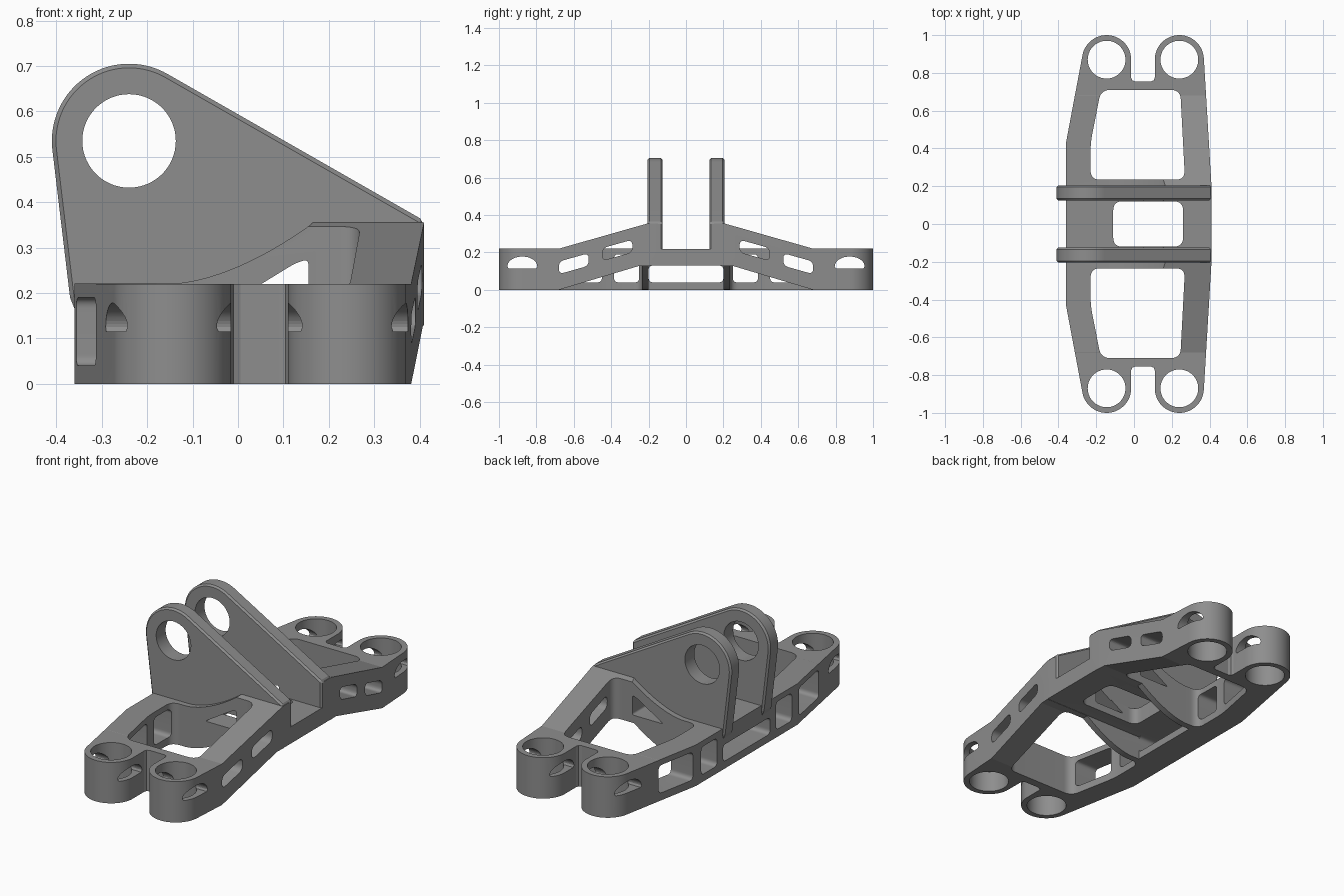
import bpy, bmesh
from math import sin, cos, pi, radians
from mathutils import Vector

if "Cube" in bpy.data.objects:
    bpy.data.objects.remove(bpy.data.objects["Cube"])


def arc(cx, cy, r, a0, a1, n=28):
    return [(cx + r * cos(radians(a0 + (a1 - a0) * i / n)),
             cy + r * sin(radians(a0 + (a1 - a0) * i / n))) for i in range(n + 1)]


def rounded(pts, r, n=12):
    """Round every corner of a polygon with a quadratic arc."""
    out = []
    for i, p in enumerate(pts):
        p = Vector(p)
        a, b = Vector(pts[i - 1]) - p, Vector(pts[(i + 1) % len(pts)]) - p
        a, b = p + a.normalized() * r, p + b.normalized() * r
        for k in range(n + 1):
            t = k / n
            out.append(tuple(a * (1 - t) ** 2 + p * 2 * t * (1 - t) + b * t * t))
    return out


def box(u0, u1, v0, v1):
    return [(u0, v0), (u1, v0), (u1, v1), (u0, v1)]


def prism(name, pts, axis, lo, hi):
    """Extrude a 2D profile along an axis."""
    place = {'x': lambda u, v, w: (w, u, v),
             'y': lambda u, v, w: (u, w, v),
             'z': lambda u, v, w: (u, v, w)}[axis]
    bm = bmesh.new()
    ends = [[bm.verts.new(place(u, v, w)) for u, v in pts] for w in (lo, hi)]
    for e in ends:
        bm.faces.new(e)
    for i in range(len(pts)):
        bm.faces.new((ends[0][i - 1], ends[0][i], ends[1][i], ends[1][i - 1]))
    bmesh.ops.recalc_face_normals(bm, faces=bm.faces)
    me = bpy.data.meshes.new(name)
    bm.to_mesh(me)
    bm.free()
    ob = bpy.data.objects.new(name, me)
    bpy.context.collection.objects.link(ob)
    return ob


def apply(ob, mod):
    bpy.context.view_layer.objects.active = ob
    bpy.ops.object.modifier_apply(modifier=mod.name)


def combine(ob, other, op='DIFFERENCE'):
    m = ob.modifiers.new("bool", 'BOOLEAN')
    m.operation, m.solver, m.object = op, 'EXACT', other
    apply(ob, m)
    bpy.data.objects.remove(other)


def cut(pts, axis, lo, hi):
    combine(body, prism("cutter", pts, axis, lo, hi))


def flip(pts):
    return [(-u, v) for u, v in pts]


EYES = ((0.24, 0.87), (-0.145, 0.87))

# Body plan with two rounded eyes at each end
half = [(0.41, 0.205)] + arc(*EYES[0], 0.13, 3, 180) + [
    (0.11, 0.775), (0.105, 0.761), (0.09, 0.755), (0.005, 0.755), (-0.01, 0.761),
    (-0.015, 0.775)] + arc(*EYES[1], 0.13, 0, 170) + [(-0.36, 0.43)]
body = prism("bracket", half + [(x, -y) for x, y in reversed(half)], 'z', 0, 0.45)

# Top: ramps up toward the middle, curved down toward the left rail
cut([(-1.1, 0.22), (-0.68, 0.22), (-0.205, 0.355), (0.205, 0.355), (0.68, 0.22),
     (1.1, 0.22), (1.1, 0.6), (-1.1, 0.6)], 'x', -0.6, 0.6)
sweep = [(i / 20, (i / 20) ** 1.7) for i in range(21)]
cut([(-0.6, 0.2205)] + [(-0.15 + 0.31 * t, 0.2205 + 0.13 * h) for t, h in sweep]
    + [(0.18, 0.37), (0.18, 0.6), (-0.6, 0.6)], 'y', -0.76, 0.76)
cut(box(-0.6, 0.6, 0.2195, 0.6), 'y', -0.15, 0.15)

# Underside: the right rail lifts off the ground
under = prism("cutter", [(-0.15, -0.1)] + [(-0.15 + 0.31 * t, 0.14 * h) for t, h in sweep]
              + [(0.6, 0.14), (0.6, -0.1)], 'y', -1, 1)
ramp = prism("cutter", [(-0.68, -0.1), (-0.68, 0), (-0.25, 0.128), (0.25, 0.128),
                        (0.68, 0), (0.68, -0.1)], 'x', -0.7, 0.7)
combine(under, ramp, 'INTERSECT')
combine(body, under)

# Two upright lug plates with chamfered edges
lug_profile = [(0.409, 0.16), (0.409, 0.36)] + arc(-0.24, 0.535, 0.17, 60.3, 186.8, 40) + [
    (-0.37, 0.19), (-0.35, 0.14), (0.2, 0.16)]
for lo, hi in ((0.125, 0.2051), (-0.2051, -0.125)):
    lug = prism("lug_plate", lug_profile, 'y', lo, hi)
    bev = lug.modifiers.new("bevel", 'BEVEL')
    bev.width, bev.segments, bev.limit_method, bev.angle_limit = 0.009, 1, 'ANGLE', radians(30)
    apply(lug, bev)
    combine(body, lug, 'UNION')
cut(arc(-0.24, 0.535, 0.103, 0, 354, 59), 'y', -0.4, 0.4)

# Triangular windows beside the lugs and opening between them
cut(rounded([(-0.03, 0.17), (0.155, 0.17), (0.155, 0.275), (0.125, 0.265)], 0.013), 'y', -0.3, 0.3)
cut(rounded(box(-0.11, 0.26, -0.12, 0.12), 0.05), 'z', -0.1, 0.4)

# Long window in the left rail, open underneath behind it
cut(rounded(box(-0.2, 0.2, 0.04, 0.13), 0.025), 'x', -0.6, 0.2)
cut(box(-0.2, 0.2, -0.1, 0.1295), 'x', -0.2, 0.6)

for s in (1, -1):
    # Large openings in the arms
    opening = rounded([(-0.175, 0.71), (0.245, 0.71), (0.27, 0.235), (-0.23, 0.235), (-0.23, 0.43)], 0.05)
    cut([(x, s * y) for x, y in opening], 'z', -0.1, 0.5)
    # Eye bores
    for x, y in EYES:
        cut(arc(x, s * y, 0.1, 0, 354, 59), 'z', -0.1, 0.4)
    # Arched cross windows through the eyes
    arch = [(0.8, 0.115), (0.95, 0.115)] + [(0.875 + 0.08 * cos(pi * i / 24), 0.125 + 0.053 * sin(pi * i / 24))
                                            for i in range(25)]
    cut(arch if s > 0 else flip(arch), 'x', -0.6, 0.6)
    # Slanted slots in the right rail
    for y, z in ((0.367, 0.212), (0.6, 0.14)):
        slot = rounded([(y - 0.08, z - 0.011), (y + 0.08, z - 0.056),
                        (y + 0.08, z + 0.011), (y - 0.08, z + 0.056)], 0.03)
        cut(slot if s > 0 else flip(slot), 'x', 0.2, 0.6)
    # Rectangular windows in the left rail
    for y0, y1 in ((0.25, 0.385), (0.45, 0.68)):
        win = rounded(box(y0, y1, 0.04, 0.19), 0.025)
        cut(win if s > 0 else flip(win), 'x', -0.6, -0.14)

# Dark grey finish
mat = bpy.data.materials.new("dark_grey")
mat.diffuse_color = (0.27, 0.27, 0.27, 1)
mat.use_nodes = True
mat.node_tree.nodes["Principled BSDF"].inputs["Base Color"].default_value = mat.diffuse_color
body.data.materials.clear()
body.data.materials.append(mat)

bpy.ops.object.select_all(action='DESELECT')
body.select_set(True)
bpy.context.view_layer.objects.active = body
bpy.ops.object.shade_smooth_by_angle(angle=radians(10))
